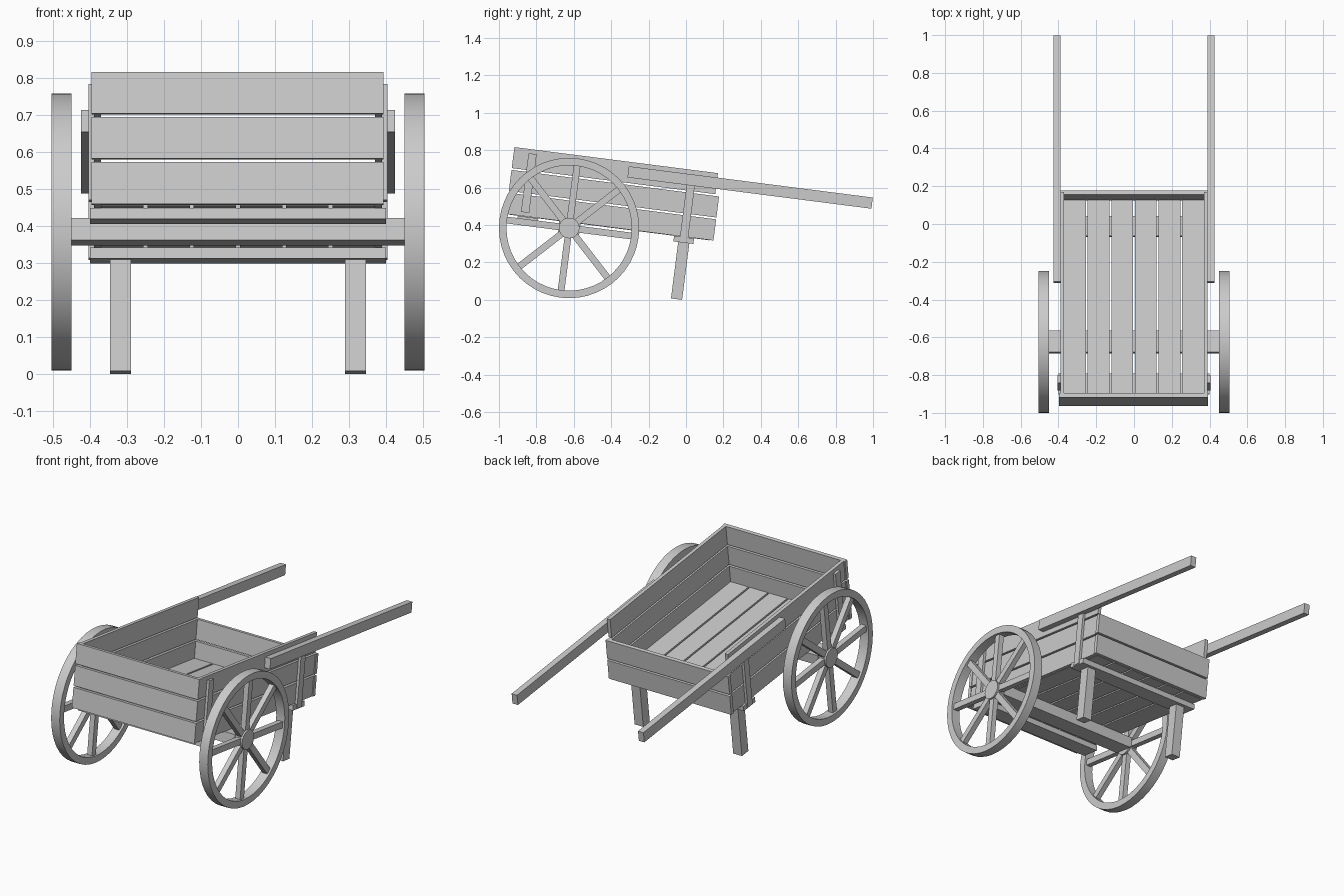
import bpy, bmesh
from math import radians, pi, cos, sin
from mathutils import Matrix, Vector

if "Cube" in bpy.data.objects:
    bpy.data.objects.remove(bpy.data.objects["Cube"])

# Cart frame: origin at the axle, tilted nose-down along +y
CART = Matrix.Translation((0, -0.625, 0.384)) @ Matrix.Rotation(radians(-7.3), 4, 'X')


def finish(name, bm):
    bmesh.ops.recalc_face_normals(bm, faces=bm.faces)
    me = bpy.data.meshes.new(name)
    bm.to_mesh(me)
    bm.free()
    ob = bpy.data.objects.new(name, me)
    ob.matrix_world = CART
    bpy.context.collection.objects.link(ob)
    return ob


def add_box(bm, x, y, z, rot=Matrix.Identity(4)):
    size = Matrix.Diagonal((x[1] - x[0], y[1] - y[0], z[1] - z[0], 1))
    mid = Vector((sum(x) / 2, sum(y) / 2, sum(z) / 2))
    bmesh.ops.create_cube(bm, size=1, matrix=rot @ Matrix.Translation(mid) @ size)


def box(name, x, y, z):
    bm = bmesh.new()
    add_box(bm, x, y, z)
    return finish(name, bm)


def pair(name, x, y, z):
    box(name + "_right", x, y, z)
    box(name + "_left", (-x[1], -x[0]), y, z)


def smooth(ob):
    bpy.context.view_layer.objects.active = ob
    ob.select_set(True)
    bpy.ops.object.shade_smooth_by_angle(angle=radians(30))
    ob.select_set(False)


# Floor planks
for i in range(6):
    c = (i - 2.5) * 0.125
    box(f"floor_plank_{i + 1}", (c - 0.0575, c + 0.0575), (-0.323, 0.752), (0.03, 0.05))

# Side, front and rear boards (rear is only two boards high)
rows = [(0.032, 0.146), (0.156, 0.269), (0.279, 0.392)]
for i, z in enumerate(rows):
    pair(f"side_board_{i + 1}", (0.37, 0.39), (-0.323, 0.752), z)
    box(f"front_board_{i + 1}", (-0.397, 0.393), (-0.345, -0.323), z)
    if i < 2:
        box(f"rear_board_{i + 1}", (-0.395, 0.395), (0.752, 0.774), z)

# Cross beams and axle
box("front_cross_beam", (-0.4, 0.4), (-0.28, -0.172), (0.0, 0.03))
box("rear_cross_beam", (-0.4, 0.4), (0.562, 0.67), (0.0, 0.03))
box("axle", (-0.455, 0.455), (-0.0575, 0.0575), (-0.03, 0.03))

# Side braces, handles, legs
pair("front_brace", (0.39, 0.405), (-0.266, -0.222), (0.053, 0.369))
pair("rear_brace", (0.39, 0.405), (0.594, 0.638), (0.005, 0.308))
pair("handle", (0.39, 0.425), (0.275, 1.59), (0.308, 0.368))
pair("leg", (0.29, 0.346), (0.588, 0.648), (-0.304, 0.0))


# Wheels: lathed rim, hub and eight spokes
def wheel(side, sx):
    bm = bmesh.new()
    n = 48
    profile = [(0.45, 0.335), (0.505, 0.335), (0.505, 0.375), (0.45, 0.375)]
    rings = [[bm.verts.new((sx * x, r * cos(2 * pi * k / n), r * sin(2 * pi * k / n)))
              for x, r in profile] for k in range(n)]
    for k in range(n):
        a, b = rings[k], rings[(k + 1) % n]
        for j in range(4):
            m = (j + 1) % 4
            bm.faces.new((a[j], a[m], b[m], b[j]))
    smooth(finish(f"wheel_rim_{side}", bm))

    bm = bmesh.new()
    bmesh.ops.create_cone(bm, cap_ends=True, segments=32, radius1=0.055, radius2=0.055, depth=0.052,
                          matrix=Matrix.Translation((sx * 0.477, 0, 0)) @ Matrix.Rotation(pi / 2, 4, 'Y'))
    smooth(finish(f"wheel_hub_{side}", bm))

    bm = bmesh.new()
    for k in range(8):
        add_box(bm, sorted((sx * 0.462, sx * 0.493)), (-0.018, 0.018), (0.04, 0.34),
                Matrix.Rotation(k * pi / 4, 4, 'X'))
    finish(f"wheel_spokes_{side}", bm)


wheel("right", 1)
wheel("left", -1)
